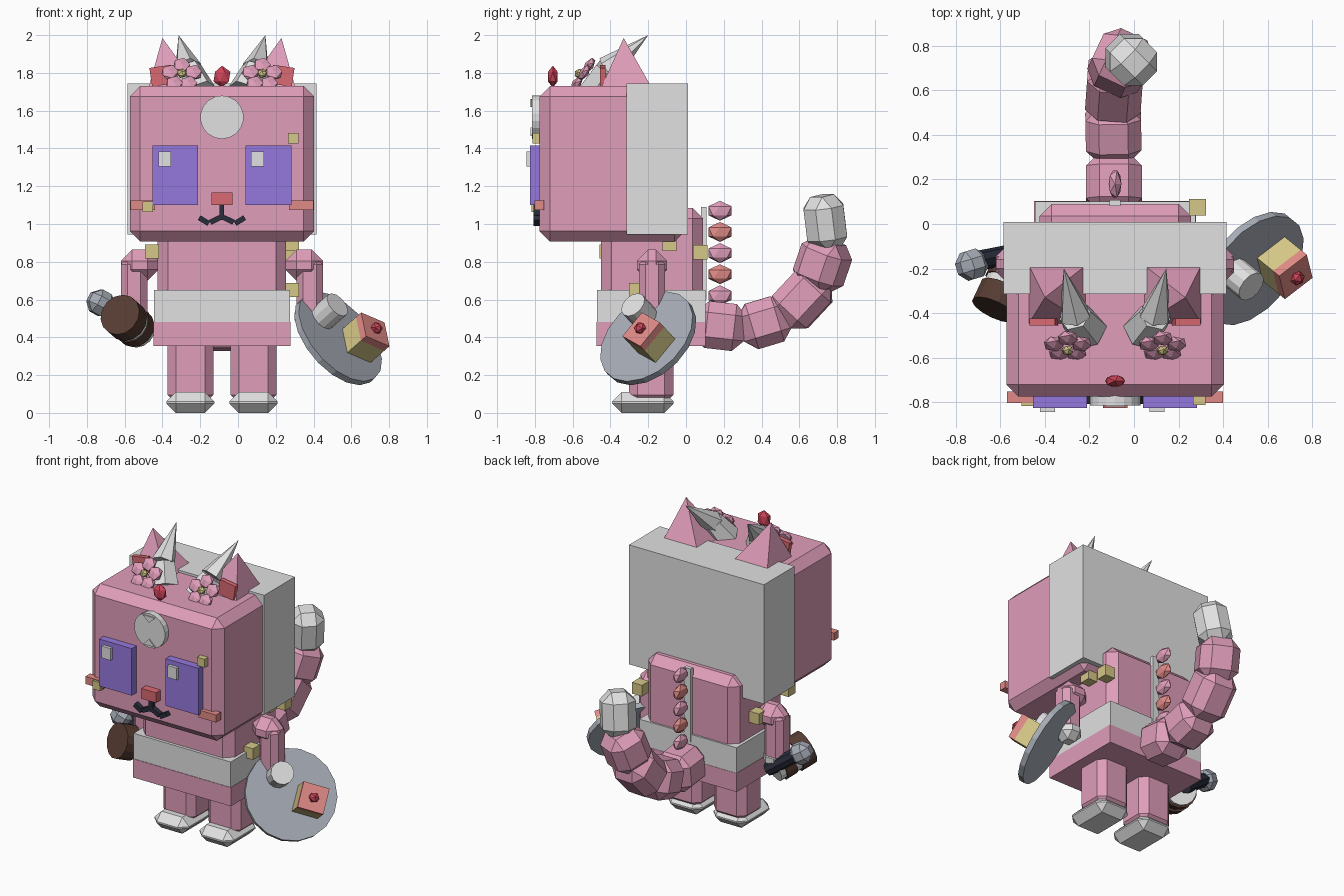
import bpy, bmesh, math
from mathutils import Vector, Matrix

if "Cube" in bpy.data.objects:
    bpy.data.objects.remove(bpy.data.objects["Cube"])


def mat(name, *srgb):
    m = bpy.data.materials.new(name)
    m.use_nodes = True
    c = [(v / 255 / 12.92) if v < 10 else ((v / 255 + 0.055) / 1.055) ** 2.4 for v in srgb] + [1]
    m.diffuse_color = c
    m.node_tree.nodes["Principled BSDF"].inputs["Base Color"].default_value = c
    return m


pink = mat("pink fur", 224, 158, 186)
white = mat("pale grey", 225, 225, 225)
purple = mat("purple iris", 149, 121, 222)
salmon = mat("salmon", 224, 138, 134)
rose = mat("rose", 218, 106, 114)
red = mat("red gem", 206, 68, 88)
yellow = mat("straw yellow", 214, 200, 136)
brown = mat("brown wood", 86, 60, 50)
navy = mat("dark navy", 42, 45, 60)
steel = mat("steel", 166, 172, 182)

MID = -0.085  # symmetry plane of the figure


def finish(name, bm, material, matrix=None):
    if matrix:
        bm.transform(matrix)
    bmesh.ops.recalc_face_normals(bm, faces=bm.faces)
    me = bpy.data.meshes.new(name)
    bm.to_mesh(me)
    bm.free()
    me.materials.append(material)
    ob = bpy.data.objects.new(name, me)
    bpy.context.collection.objects.link(ob)
    return ob


def box(name, material, centre, size, bevel=0, rot=None):
    bm = bmesh.new()
    bmesh.ops.create_cube(bm, size=1, matrix=Matrix.Diagonal((*size, 1)))
    if bevel:
        bmesh.ops.bevel(bm, geom=bm.edges[:], offset=bevel, segments=1, affect='EDGES')
    m = Matrix.Translation(centre)
    return finish(name, bm, material, m @ rot.to_4x4() if rot else m)


def span(name, material, x, y, z, bevel=0):
    lo, hi = zip(x, y, z)
    centre = [(a + b) / 2 for a, b in zip(lo, hi)]
    return box(name, material, centre, [b - a for a, b in zip(lo, hi)], bevel)


def aim(d):
    return Vector(d).to_track_quat('Z', 'Y').to_matrix()


def rod(name, material, a, b, r1, r2=None, sides=12):
    a, b = Vector(a), Vector(b)
    bm = bmesh.new()
    bmesh.ops.create_cone(bm, cap_ends=True, segments=sides, radius1=r1,
                          radius2=r1 if r2 is None else r2, depth=(b - a).length)
    return finish(name, bm, material, Matrix.Translation((a + b) / 2) @ aim(b - a).to_4x4())


def link_box(name, material, a, b, width, bevel):
    a, b = Vector(a), Vector(b)
    return box(name, material, (a + b) / 2, (width, width, (b - a).length), bevel, aim(b - a))


def gem(name, material, centre, radii, rot=None):
    bm = bmesh.new()
    bmesh.ops.create_icosphere(bm, subdivisions=1, radius=1)
    m = rot.to_4x4() if rot else Matrix()
    return finish(name, bm, material, Matrix.Translation(centre) @ m @ Matrix.Diagonal((*radii, 1)))


# Head, back hair block, torso and skirt
span("head", pink, (MID - .488, MID + .488), (-.775, -.005), (.907, 1.73), .055)
span("back_hair", white, (-.585, .415), (-.315, .01), (.945, 1.745))
span("torso", pink, (MID - .34, MID + .34), (-.45, .09), (.45, 1.085), .055)
span("waist_band", white, (MID - .36, MID + .36), (-.47, .102), (.48, .65))
span("skirt", pink, (MID - .363, MID + .363), (-.473, .104), (.355, .48))
span("back_strip", white, (-.11, -.06), (.08, .108), (.6, 1.09))

# Parts that repeat on both sides
for side, s in (("right", -1), ("left", 1)):
    def X(d):
        return MID + s * d
    leg = X(.167)
    box(side + "_leg", pink, (leg, -.185, .24), (.243, .235, .38), .045)
    box(side + "_foot", white, (leg, -.228, .055), (.255, .325, .11), .05)
    box(side + "_shoulder", pink, (X(.435), -.18, .782), (.2, .16, .165), .06)
    box(side + "_arm", pink, (X(.465), -.18, .66), (.14, .14, .32), .035)
    box(side + "_hand", white, (X(.46), -.18, .51), (.15, .15, .13), .045)

    box(side + "_eye", purple, (X(.247), -.797, 1.258), (.243, .056, .315))
    box(side + "_cheek", salmon, (X(.42), -.778, 1.1), (.13, .05, .05))
    box(side + "_lip_inner", navy, (X(.035), -.79, 1.022), (.06, .035, .028), 0,
        Matrix.Rotation(s * .45, 3, 'Y'))
    box(side + "_lip_outer", navy, (X(.095), -.79, 1.018), (.06, .035, .028), 0,
        Matrix.Rotation(-s * .55, 3, 'Y'))

    # Ear: leaning four-sided pyramid with a plate inside
    bm = bmesh.new()
    rim = [bm.verts.new((X(.255 + i * .137), -.315 + j * .14, 1.71))
           for i, j in ((-1, -1), (1, -1), (1, 1), (-1, 1))]
    tip = bm.verts.new((X(.315), -.33, 1.985))
    bm.faces.new(rim)
    for i in range(4):
        bm.faces.new((rim[i], rim[(i + 1) % 4], tip))
    finish(side + "_ear", bm, pink)
    box(side + "_inner_ear", rose, (X(.32), -.44, 1.785), (.115, .03, .1), 0,
        Matrix.Rotation(s * .15, 3, 'Y'))

    # Horn: bent stack of tapering cones
    path = [(X(.125), -.48, 1.70), (X(.18), -.41, 1.82), (X(.23), -.20, 2.0)]
    rod(side + "_horn_base", white, path[0], path[1], .095, .075, 6)
    rod(side + "_horn_tip", white, path[1], path[2], .075, 0, 6)

    # Flower with five petals, tilted back
    tilt = aim((0, -.8, .55))
    hub = Vector((X(.213), -.55, 1.785))
    for k in range(5):
        a = math.pi / 2 + k * math.tau / 5
        off = tilt @ Vector((math.cos(a), math.sin(a), 0)) * .065
        gem(side + "_petal", pink, hub + off, (.05, .05, .025), tilt)
    gem(side + "_flower_heart", yellow, hub + tilt @ Vector((0, 0, .022)), (.027, .027, .022), tilt)

# Eye glints sit on the same side of both eyes
for x in (-.388, .103):
    span("eye_glint", white, (x - .034, x + .034), (-.845, -.82), (1.305, 1.385))

# Nose, mouth stem, forehead disc and crown gem
span("nose", rose, (-.14, -.03), (-.825, -.76), (1.1, 1.168))
span("mouth_stem", navy, (-.097, -.073), (-.807, -.77), (1.02, 1.1))
rod("forehead_disc", white, (MID, -.76, 1.565), (MID, -.815, 1.565), .115, sides=18)
for s in (-1, 1):
    bm = bmesh.new()
    pts = [(MID - .045, 1.565 + s * .098), (MID + .045, 1.565 + s * .098), (MID, 1.565 + s * .055)]
    face = bm.faces.new([bm.verts.new((x, -.822, z)) for x, z in pts])
    new = bmesh.ops.extrude_face_region(bm, geom=[face])["geom"]
    bmesh.ops.translate(bm, vec=(0, .01, 0), verts=[v for v in new if isinstance(v, bmesh.types.BMVert)])
    finish("disc_wedge", bm, white)
gem("crown_gem", red, (MID, -.705, 1.78), (.05, .03, .058))

# Small straw cubes scattered over the body and face
for p in ((-.455, -.42, .855), (.285, .075, .85), (.285, -.087, .895),
          (.285, -.265, .65), (-.46, -.1, .79)):
    box("body_cube", yellow, p, (.075, .075, .075))
for p in ((.293, -.785, 1.453), (-.478, -.79, 1.092)):
    box("face_cube", yellow, p, (.056, .056, .056))

# Back spikes in alternating colours
for i in range(5):
    gem("back_spike", salmon if i % 2 else pink, (MID, .18, 1.07 - i * .112), (.032, .072, .053))

# Tail links and pale tip
links = [((-.09, .05, .475), (-.09, .315, .445)), ((-.09, .29, .44), (-.095, .54, .515)),
         ((-.095, .51, .49), (-.08, .72, .715)), ((-.08, .68, .66), (-.04, .765, .91))]
for a, b in links:
    link_box("tail_link", pink, a, b, .25, .06)
link_box("tail_tip", white, (-.03, .755, .865), (.005, .72, 1.15), .21, .06)

# Shield, boss and mounted block, laid out in the shield's own plane
n = Vector((.64, -.52, .56)).normalized()
h = Vector((0, 0, 1)).cross(n).normalized()
v = n.cross(h)
centre = Vector((.53, -.2, .395))


def on_shield(a, b, c):
    return centre + h * a + v * b + n * c


turn = Matrix((h, v, n)).transposed() @ Matrix.Rotation(-.4, 3, 'Z')
rod("shield", steel, on_shield(0, 0, -.018), on_shield(0, 0, .018), .288, sides=18)
rod("shield_boss", white, on_shield(-.065, .12, 0), on_shield(-.065, .12, .14), .073)
box("shield_block", yellow, on_shield(.095, -.06, .07), (.165, .165, .12), 0, turn)
box("block_plate", salmon, on_shield(.095, -.06, .15), (.165, .165, .045), 0, turn)
gem("block_gem", red, on_shield(.095, -.06, .185), (.035, .035, .03), turn)

# Mallet: banded barrel, dark handle and round pommel
front, back = Vector((-.625, -.385, .52)), Vector((-.525, -.17, .435))
for i, (a, b, r, m) in enumerate(((0, .4, .112, brown), (.4, .55, .1, white),
                                  (.55, .85, .106, brown), (.85, 1, .095, white))):
    rod("mallet_band", m, front.lerp(back, a), front.lerp(back, b), r, sides=14)
rod("mallet_handle", navy, (-.7, -.165, .57), (-.52, -.13, .44), .045, sides=8)
gem_ball = link_box("mallet_pommel", steel, (-.785, -.2, .615), (-.67, -.165, .55), .13, .04)
